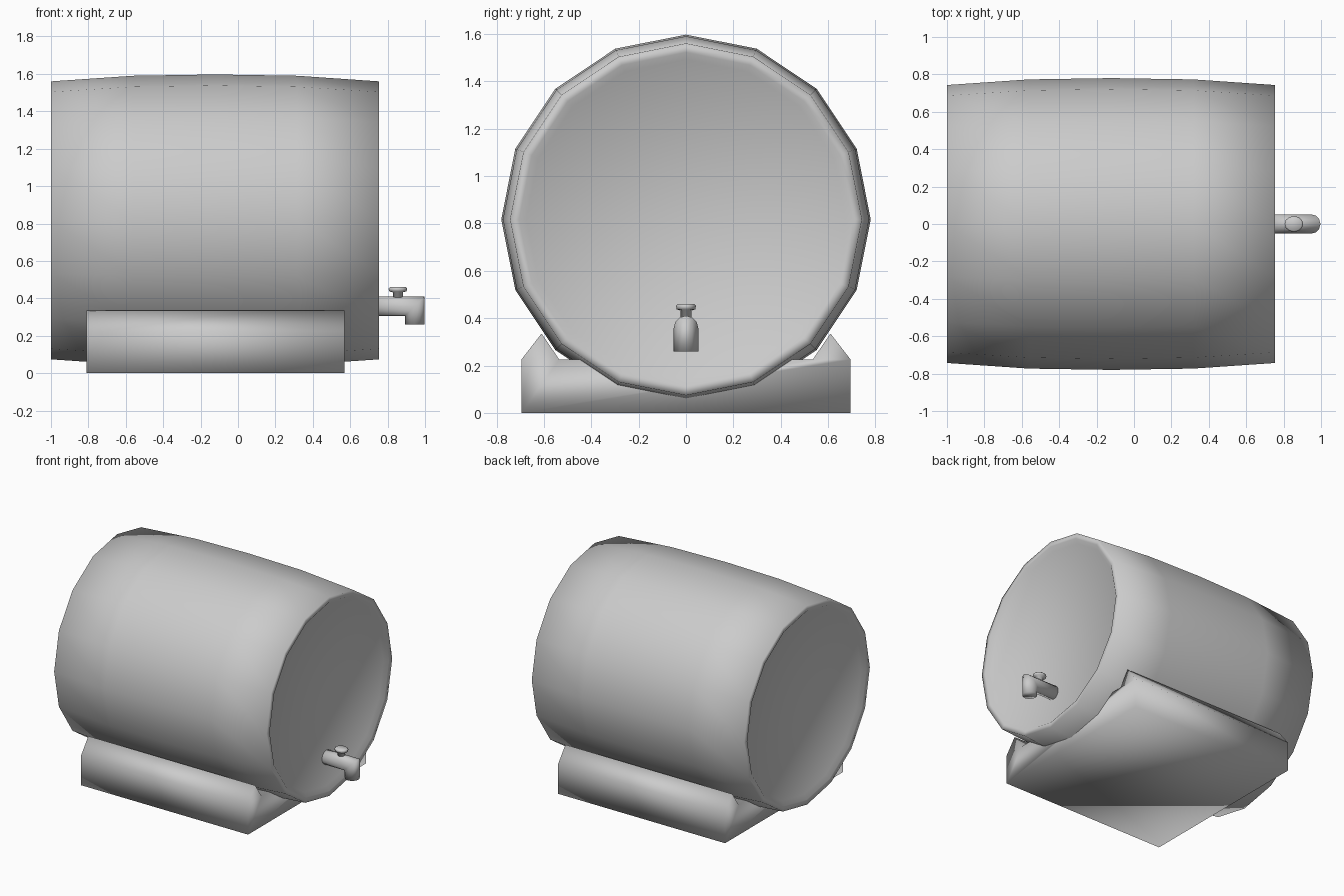
import bpy
from math import sin, cos, pi

if "Cube" in bpy.data.objects:
    bpy.data.objects.remove(bpy.data.objects["Cube"])


def make(name, verts, faces):
    mesh = bpy.data.meshes.new(name)
    mesh.from_pydata(verts, [], faces)
    mesh.update()
    mesh.shade_smooth()
    obj = bpy.data.objects.new(name, mesh)
    bpy.context.collection.objects.link(obj)
    return obj


def loft(name, rings):
    """Skin a list of equal-length rings and cap both ends."""
    n = len(rings[0])
    verts = [p for ring in rings for p in ring]
    faces = [(r * n + i, r * n + (i + 1) % n, (r + 1) * n + (i + 1) % n, (r + 1) * n + i)
             for r in range(len(rings) - 1) for i in range(n)]
    faces.append(tuple(reversed(range(n))))
    faces.append(tuple(range((len(rings) - 1) * n, len(rings) * n)))
    return make(name, verts, faces)


def circle(n):
    return [(cos(2 * pi * i / n), sin(2 * pi * i / n)) for i in range(n)]


# Barrel: bulged 16-sided lathe along x with recessed heads at both ends
CX, CZ = -0.1225, 0.817
half = [(0.0, 0.780), (0.44, 0.773), (0.8775, 0.743), (0.8775, 0.705), (0.8525, 0.675)]
profile = [(-d, r) for d, r in reversed(half)] + half[1:]
loft("barrel", [[(CX + d, r * c, CZ + r * s) for c, s in circle(16)] for d, r in profile])

# Cradle: prism along x with a ridge on each side
right = [(0.695, 0.0), (0.695, 0.225), (0.61, 0.335), (0.535, 0.225)]
section = right + [(-y, z) for y, z in reversed(right)]
loft("cradle", [[(x, y, z) for y, z in section] for x in (-0.81, 0.57)])

# Tap spout: horizontal pipe, mitred corner, downward outlet
R, EX, PZ = 0.052, 0.945, 0.358
ring = circle(12)
loft("tap_spout", [
    [(0.72, R * c, PZ + R * s) for c, s in ring],
    [(EX + R * s, R * c, PZ + R * s) for c, s in ring],
    [(EX + R * s, R * c, 0.26) for c, s in ring],
])

# Tap handle: narrow stem and flattened oval knob
knob = [(0.39, 0.028), (0.432, 0.026), (0.437, 0.046), (0.452, 0.050), (0.46, 0.042)]
loft("tap_handle", [[(0.855 + r * c, 0.85 * r * s, z) for c, s in ring] for z, r in knob])
